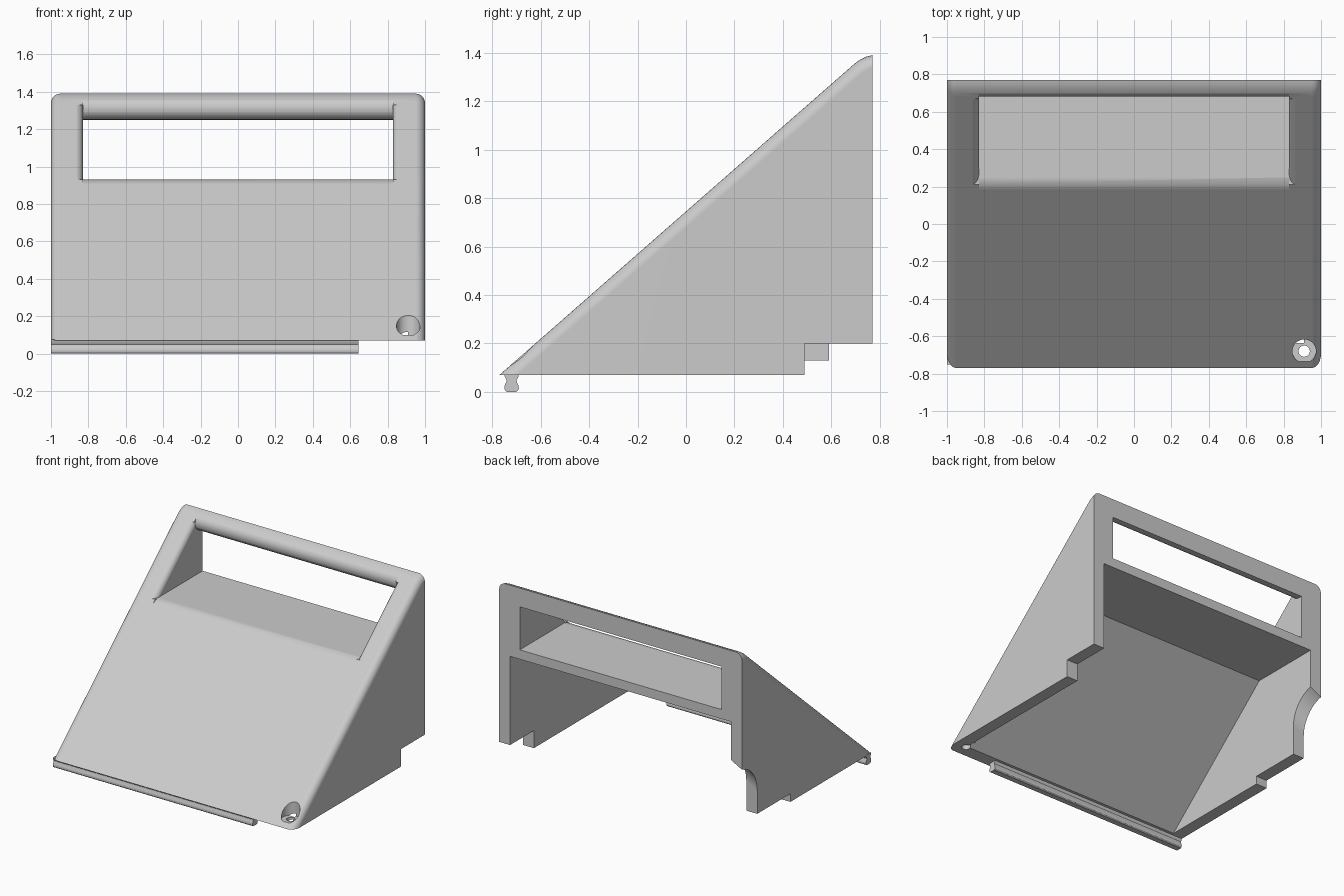
import bpy, bmesh
from math import sin, cos, radians, pi

if "Cube" in bpy.data.objects:
    bpy.data.objects.remove(bpy.data.objects["Cube"], do_unlink=True)

grey = bpy.data.materials.new("plain_grey")
grey.use_nodes = True
colour = (0.6, 0.6, 0.6, 1)
grey.diffuse_color = colour
grey.node_tree.nodes["Principled BSDF"].inputs["Base Color"].default_value = colour


def arc(cy, cz, r, start, end, steps=10):
    """Points on an arc, angles in degrees."""
    angles = [radians(start + (end - start) * i / steps) for i in range(steps + 1)]
    return [(cy + r * cos(a), cz + r * sin(a)) for a in angles]


def loft(name, ring_a, ring_b, edit=None):
    """Solid between two matching closed rings of 3D points."""
    bm = bmesh.new()
    a = [bm.verts.new(p) for p in ring_a]
    b = [bm.verts.new(p) for p in ring_b]
    bm.faces.new(a)
    bm.faces.new(b[::-1])
    n = len(a)
    for i in range(n):
        j = (i + 1) % n
        bm.faces.new((a[j], a[i], b[i], b[j]))
    bmesh.ops.recalc_face_normals(bm, faces=bm.faces)
    if edit:
        edit(bm)
    mesh = bpy.data.meshes.new(name)
    bm.to_mesh(mesh)
    bm.free()
    mesh.materials.append(grey)
    obj = bpy.data.objects.new(name, mesh)
    bpy.context.collection.objects.link(obj)
    return obj


def extrude(name, profile, x0, x1, edit=None):
    return loft(name, [(x0, y, z) for y, z in profile],
                [(x1, y, z) for y, z in profile], edit)


def activate(obj):
    bpy.ops.object.select_all(action='DESELECT')
    obj.select_set(True)
    bpy.context.view_layer.objects.active = obj


def cut(obj, cutter):
    cutter.hide_render = True
    mod = obj.modifiers.new("cut", 'BOOLEAN')
    mod.operation = 'DIFFERENCE'
    mod.solver = 'EXACT'
    mod.object = cutter
    activate(obj)
    bpy.ops.object.modifier_apply(modifier=mod.name)
    bpy.data.objects.remove(cutter, do_unlink=True)


def finish(obj):
    activate(obj)
    bpy.ops.object.shade_smooth_by_angle(angle=radians(30))
    mod = obj.modifiers.new("even_shading", 'WEIGHTED_NORMAL')
    mod.keep_sharp = True


def round_sides(bm):
    """Round the sloping and top edges of both side faces."""
    edges = [e for e in bm.edges
             if abs(e.verts[0].co.x - e.verts[1].co.x) < 0.01
             and abs(e.verts[0].co.z - e.verts[1].co.z) > 0.001
             and abs(e.verts[0].co.y - e.verts[1].co.y) > 0.001]
    bmesh.ops.bevel(bm, geom=edges, offset=0.05, segments=6, profile=0.5,
                    affect='EDGES', clamp_overlap=True)


# Wedge body with a rounded top edge
outline = [(0.77, 0.07), (-0.77, 0.07), (0.68, 1.341), (0.70, 1.358),
           (0.72, 1.372), (0.745, 1.384), (0.77, 1.39)]
body = extrude("wedge_stand", outline, -1, 1, round_sides)

# Hollow underside and back
cut(body, extrude("cavity", [(-0.807, -0.05), (0.231, 0.86), (0.9, 0.86), (0.9, -0.05)],
                  -0.91, 0.91))

# Window opening, with a rounded nose on the top bar and a soft sill
nose = arc(0.743, 1.313, 0.063, 270, 131)
window = ([(0.9, 1.25)] + nose + [(0.6, 1.45), (0.1, 1.0), (0.18, 0.903),
          (0.215, 0.923), (0.25, 0.93), (0.9, 0.93)])
cut(body, extrude("window_opening", window, -0.83, 0.83))

# Rounded front edges of the window jambs
section = [(0.829, 0.05)] + arc(0.87, -0.04, 0.041, 180, 90, 6) + [(0.87, 0.05)]


def jamb_ring(side, z):
    ring = []
    for x, n in section:
        s = (z - 0.07 - 0.752 * n) / 0.659
        ring.append((side * x, -0.77 + 0.752 * s - 0.659 * n, z))
    return ring


for side in (-1, 1):
    cut(body, loft("jamb_rounding", jamb_ring(side, 0.93), jamb_ring(side, 1.33)))

# Step at the back of the left wall
cut(body, extrude("left_step", [(0.49, 0), (0.9, 0), (0.9, 0.2), (0.49, 0.2)], 0.7, 1.1))

# Curved cable cutout and shallow step in the right wall
notch = [(0.2, 0), (0.2, 0.13), (0.59, 0.13)] + arc(0.82, 0.3, 0.23, 180, 90) + [(0.9, 0.53), (0.9, 0)]


def tilted(x, dz):
    return [(x, y, z + dz if z > 0.2 else z) for y, z in notch]


cut(body, loft("right_cutout", tilted(-1.1, -0.05), tilted(-0.8, 0.11)))


# Screw hole with a counterbore in the front corner
def disc(r, z):
    return [(0.91 + r * cos(i * pi / 16), -0.68 + r * sin(i * pi / 16), z) for i in range(32)]


cut(body, loft("counterbore", disc(0.063, 0.1), disc(0.063, 0.4)))
cut(body, loft("screw_hole", disc(0.03, 0), disc(0.03, 0.3)))
finish(body)

# Bulbous hook strip under the front edge
half = [(0.03, 0.075), (0.028, 0.062), (0.021, 0.05), (0.022, 0.04), (0.028, 0.028),
        (0.03, 0.016), (0.027, 0.006), (0.02, 0)]
strip = [(-0.72 + w, z) for w, z in half] + [(-0.72 - w, z) for w, z in reversed(half)]
finish(extrude("front_hook_strip", strip, -1, 0.645))
